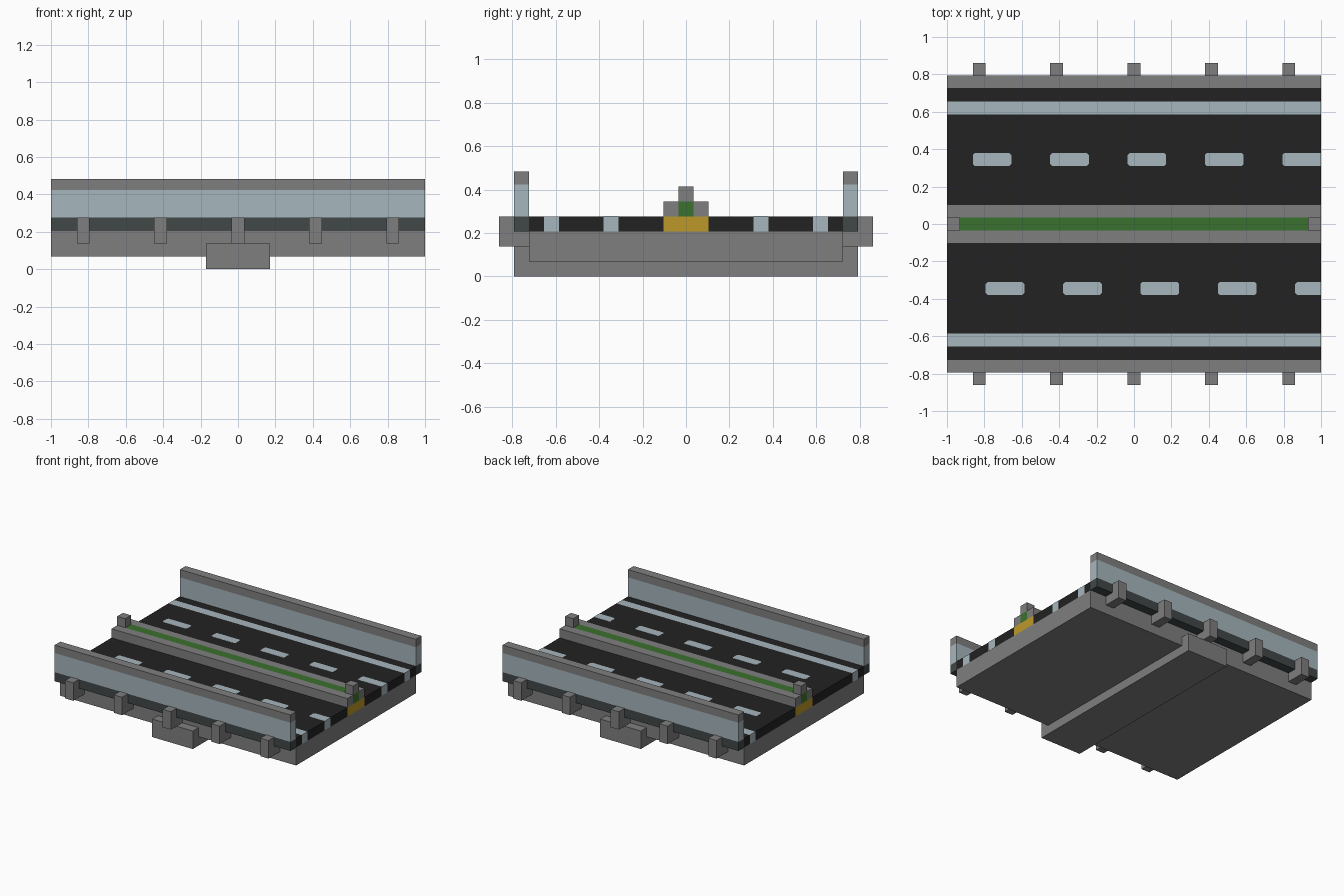
import bpy
import bmesh

cube = bpy.data.objects.get("Cube")
if cube:
    bpy.data.objects.remove(cube, do_unlink=True)

U = 2 / 29       # one grid module
END = 14.5       # half length of the road in modules


def material(name, *srgb):
    mat = bpy.data.materials.new(name)
    mat.use_nodes = True
    linear = [((c / 255 + 0.055) / 1.055) ** 2.4 for c in srgb]
    mat.diffuse_color = (*linear, 1)
    node = next(n for n in mat.node_tree.nodes if n.type == 'BSDF_PRINCIPLED')
    node.inputs["Base Color"].default_value = (*linear, 1)
    return mat


concrete = material("concrete grey", 127, 127, 127)
asphalt = material("asphalt black", 34, 34, 34)
pale = material("pale blue grey", 166, 182, 188)
slate = material("dark slate", 65, 71, 71)
green = material("hedge green", 58, 113, 46)
yellow = material("yellow", 188, 153, 42)


def prism(name, outline, z0, z1, mat):
    """Extrude an xy outline, in modules, from z0 to z1."""
    bm = bmesh.new()
    face = bm.faces.new([bm.verts.new((x * U, y * U, z0 * U)) for x, y in outline])
    top = bmesh.ops.extrude_face_region(bm, geom=[face])["geom"]
    verts = [v for v in top if isinstance(v, bmesh.types.BMVert)]
    bmesh.ops.translate(bm, verts=verts, vec=(0, 0, (z1 - z0) * U))
    bmesh.ops.recalc_face_normals(bm, faces=bm.faces)
    mesh = bpy.data.meshes.new(name)
    bm.to_mesh(mesh)
    bm.free()
    mesh.materials.append(mat)
    bpy.context.collection.objects.link(bpy.data.objects.new(name, mesh))


def box(name, x0, x1, y0, y1, z0, z1, mat):
    prism(name, [(x0, y0), (x1, y0), (x1, y1), (x0, y1)], z0, z1, mat)


def strip(name, y0, y1, z0, z1, mat):
    box(name, -END, END, y0, y1, z0, z1, mat)


def dash(name, x0, y0, y1):
    """Lane marking with clipped corners, cut square at the road end."""
    x1 = min(x0 + 3, END)
    c = 0.15
    outline = [(x0, y1 - c), (x0, y0 + c), (x0 + c, y0)]
    if x1 < END:
        outline += [(x1 - c, y0), (x1, y0 + c), (x1, y1 - c), (x1 - c, y1)]
    else:
        outline += [(END + 0.01, y0), (END + 0.01, y1)]
    prism(name, outline + [(x0 + c, y1)], 3, 4.02, pale)


# Structure below the road
strip("deck_slab", -10.5, 10.5, 1, 3, concrete)
box("cross_beam", -2.5, 2.5, -11.5, 11.5, 0, 2, concrete)

# Central reservation
strip("median_base", -1.5, 1.5, 3, 4, yellow)
strip("median_planting", -0.5, 0.5, 4, 5, green)
for end, x in (("left", END - 1), ("right", -END)):
    box(f"median_post_{end}", x, x + 1, -0.5, 0.5, 5, 6, concrete)

# Both carriageways, mirrored across the centre line
for side, s in (("front", -1), ("back", 1)):
    def span(a, b):
        return sorted((s * a, s * b))

    strip(f"median_curb_{side}", *span(0.5, 1.5), 4, 5, concrete)
    strip(f"road_{side}", *span(1.5, 8.5), 3, 4, asphalt)
    strip(f"edge_line_{side}", *span(8.5, 9.5), 3, 4, pale)
    strip(f"shoulder_{side}", *span(9.5, 10.5), 3, 4, asphalt)
    strip(f"wall_foot_{side}", *span(10.5, 11.5), 3, 4, slate)
    strip(f"wall_panel_{side}", *span(10.5, 11.5), 4, 6.13, pale)
    strip(f"wall_cap_{side}", *span(10.5, 11.5), 6.13, 7, concrete)
    for i in range(5):
        x = -12.5 + 6 * i
        box(f"wall_bracket_{side}_{i + 1}", x, x + 1, *span(10.5, 12.5), 2, 4, concrete)
        dash(f"lane_dash_{side}_{i + 1}", x if s > 0 else x + 1, *span(4.5, 5.5))
